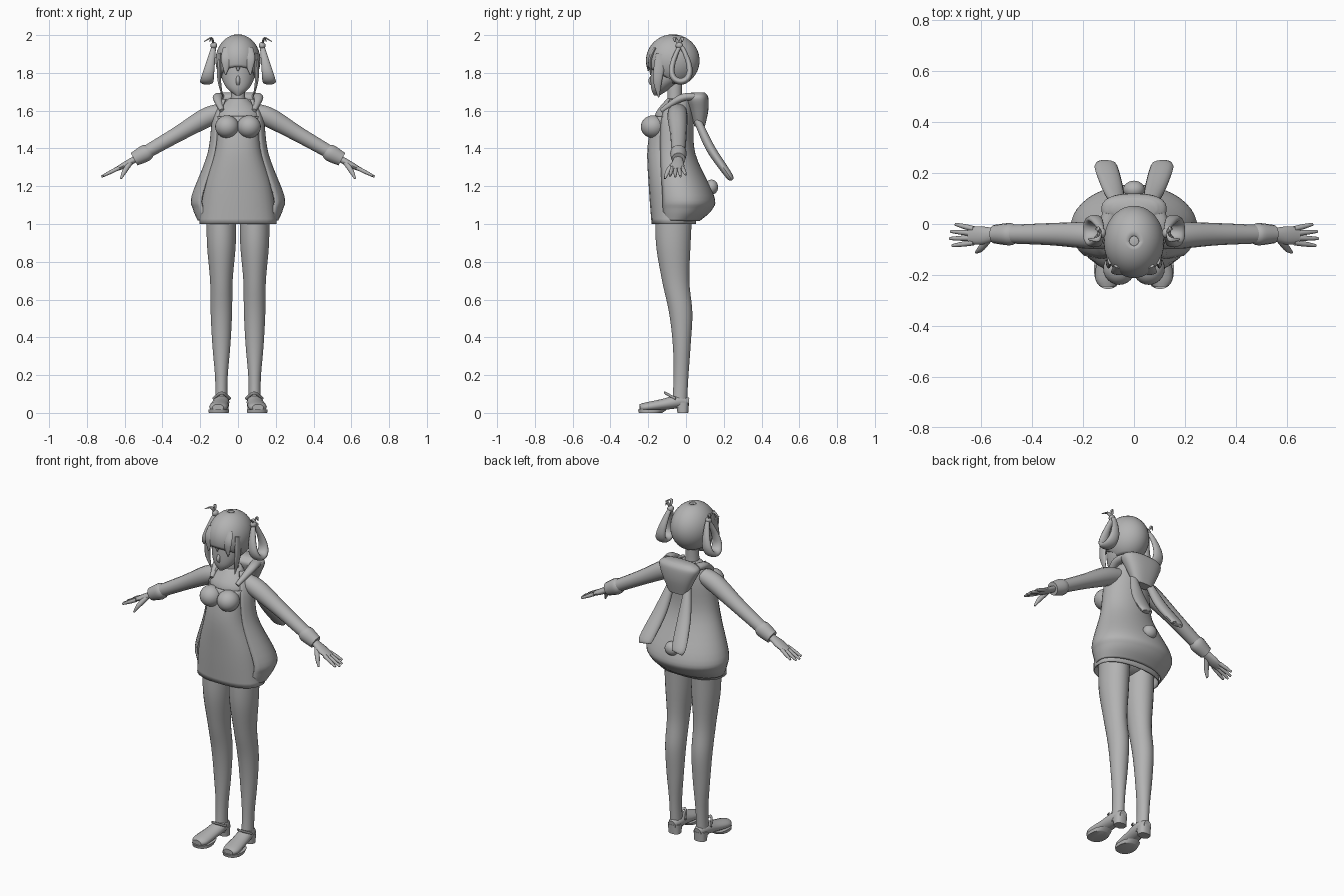
import bpy, bmesh
from math import sin, cos, pi, radians, copysign
from mathutils import Vector

if "Cube" in bpy.data.objects:
    bpy.data.objects.remove(bpy.data.objects["Cube"])

SIDEWAYS, FORWARD = Vector((1, 0, 0)), Vector((0, 1, 0))
shade = .45
grey = bpy.data.materials.new("plain grey")
grey.use_nodes = True
grey.diffuse_color = (shade, shade, shade, 1)
grey.node_tree.nodes["Principled BSDF"].inputs["Base Color"].default_value = grey.diffuse_color


def finish(name, bm, mirror=False, thickness=0):
    """Turn a bmesh into a smooth object, optionally mirrored across x."""
    bmesh.ops.recalc_face_normals(bm, faces=bm.faces)
    mesh = bpy.data.meshes.new(name)
    bm.to_mesh(mesh)
    bm.free()
    mesh.materials.append(grey)
    part = bpy.data.objects.new(name, mesh)
    bpy.context.collection.objects.link(part)
    if thickness:
        shell = part.modifiers.new("thickness", "SOLIDIFY")
        shell.thickness, shell.offset = thickness, 0
    if mirror:
        part.modifiers.new("mirror", "MIRROR").use_mirror_merge = False
    bpy.ops.object.select_all(action="DESELECT")
    bpy.context.view_layer.objects.active = part
    part.select_set(True)
    bpy.ops.object.shade_smooth_by_angle(angle=radians(50))


def skin(name, rings, closed=True, caps=True, **options):
    """Bridge neighbouring rings of points with quads."""
    bm = bmesh.new()
    rows = [[bm.verts.new(point) for point in ring] for ring in rings]
    count = len(rows[0])
    for lower, upper in zip(rows, rows[1:]):
        for i in range(count if closed else count - 1):
            j = (i + 1) % count
            bm.faces.new((lower[i], lower[j], upper[j], upper[i]))
    if caps:
        bm.faces.new(rows[0])
        bm.faces.new(rows[-1])
    finish(name, bm, **options)


def smooth(keys, steps=5):
    """Fill in a flowing curve through a few key vectors."""
    keys = [Vector(key) for key in keys]
    padded = [keys[0], *keys, keys[-1]]
    filled = []
    for before, start, end, after in zip(padded, padded[1:], padded[2:], padded[3:]):
        for step in range(steps):
            t = step / steps
            ease = t * t * (3 - 2 * t)
            leave, arrive = (end - before) / 2, (after - start) / 2
            filled.append(start.lerp(end, ease) + leave * t * (1 - t) ** 2 - arrive * t * t * (1 - t))
    return filled + [keys[-1]]


def loft(name, keys, centre=0, squareness=1, opening=None, sides=28, **options):
    """Stack level ovals: each key is height, half width, front y, back y."""
    def bend(value):
        return copysign(abs(value) ** squareness, value)
    if opening is None:
        turns = [2 * pi * (i + .5) / sides for i in range(sides)]
    else:
        sweep = pi + 2 * radians(opening)
        turns = [sweep * i / sides - radians(opening) for i in range(sides + 1)]
    rings = []
    for z, width, front, back in smooth(keys):
        middle, depth = (front + back) / 2, (back - front) / 2
        rings.append([(centre + width * bend(cos(t)), middle + depth * bend(sin(t)), z) for t in turns])
    skin(name, rings, closed=opening is None, **options)


def tube(name, keys, side=FORWARD, sides=14, **options):
    """Sweep an oval: each key is x, y, z, half size along side, half size across it."""
    stations = smooth(keys)
    points = [Vector(station[:3]) for station in stations]
    rings = []
    for i, (point, station) in enumerate(zip(points, stations)):
        along = (points[min(i + 1, len(points) - 1)] - points[max(i - 1, 0)]).normalized()
        wide = (side - along * side.dot(along)).normalized() * station[3]
        thin = along.cross(wide).normalized() * station[4]
        turns = [2 * pi * k / sides for k in range(sides)]
        rings.append([point + wide * cos(t) + thin * sin(t) for t in turns])
    skin(name, rings, **options)


def ball(name, centre, size, **options):
    bm = bmesh.new()
    bmesh.ops.create_uvsphere(bm, u_segments=24, v_segments=16, radius=1)
    bmesh.ops.scale(bm, vec=size, verts=bm.verts)
    bmesh.ops.translate(bm, vec=centre, verts=bm.verts)
    finish(name, bm, **options)


# Face, neck and choker
loft("face", [(1.68, .01, -.17, -.14), (1.72, .06, -.185, -.08), (1.79, .09, -.187, 0), (1.92, .09, -.18, .03)])
tube("nose", [(0, -.17, 1.79, .01, .01), (0, -.19, 1.76, .01, .01), (0, -.18, 1.74, .01, .01)], side=SIDEWAYS)
loft("neck", [(1.6, .05, -.11, 0), (1.65, .04, -.1, -.02), (1.76, .035, -.1, -.02)])
loft("choker", [(1.64, .042, -.105, -.01), (1.65, .041, -.104, -.012)], caps=False, thickness=.004)
ball("choker_pendant", (0, -.11, 1.63), (.01, .01, .01))

# Hair cap: deep at the back, cut away to a fringe over the face
rings = []
for row in range(1, 17):
    ring = []
    for turn in (2 * pi * i / 40 for i in range(40)):
        facing = max(0, -sin(turn))
        fall = radians(152 - 48 * facing ** .7) * row / 16
        ring.append((.115 * sin(fall) * cos(turn), .138 * sin(fall) * sin(turn) - .07, 1.865 + .135 * cos(fall)))
    rings.append(ring)
skin("hair_cap", rings, caps=False, thickness=.008)
ball("hair_crown", (0, -.07, 1.95), (.06, .07, .05))
ball("hair_back", (0, -.035, 1.855), (.105, .1, .115))
tube("side_lock", [(.095, -.13, 1.9, .03, .01), (.1, -.15, 1.77, .025, .01), (.08, -.145, 1.67, .003, .002)], mirror=True)
tube("fringe_lock", [(.05, -.165, 1.93, .03, .01), (.06, -.19, 1.87, .03, .01), (.066, -.187, 1.79, .003, .003)],
     side=SIDEWAYS, mirror=True)
tube("fringe_centre", [(0, -.175, 1.94, .03, .01), (0, -.2, 1.87, .025, .01), (0, -.2, 1.81, .004, .003)], side=SIDEWAYS)

# Looped pigtails with ribbon knots
loop = []
for turn in (2 * pi * i / 12 for i in range(13)):
    low = (1 - cos(turn)) / 2
    loop.append((.128 + .037 * low, .066 * sin(turn) * (.3 + .7 * low) - .028, 1.94 - .185 * low,
                 .012 + .024 * low, .011 + .007 * low))
tube("pigtail_loop", loop, side=SIDEWAYS, mirror=True)
ball("pigtail_knot", (.128, -.035, 1.945), (.018, .02, .018), mirror=True)
for name, y, reach in (("front", -.06, .05), ("back", -.02, .02)):
    tube(name + "_ribbon_end", [(.13, -.035, 1.95, .006, .005), (.14, y, 1.985, .01, .005),
                                (.13 + reach, y, 1.965, .003, .002)], mirror=True)

# Chest and dress
loft("chest", [(1.52, .11, -.17, 0), (1.59, .115, -.16, .01), (1.665, .05, -.1, 0)])
loft("dress", [(1, .203, -.18, .05), (1.2, .178, -.195, .05), (1.4, .118, -.202, 0), (1.57, .113, -.172, 0)],
     squareness=.85, caps=False, thickness=.006)
ball("bust", (.058, -.175, 1.515), (.063, .064, .06), mirror=True)

# Jacket: open at the front, flaring over the hips, with a tucked hem
loft("jacket", [(1.02, .208, -.16, .07), (1.08, .234, -.18, .135), (1.15, .24, -.185, .143), (1.37, .157, -.175, .045),
                (1.56, .13, -.165, .035), (1.66, .085, -.11, .03)], opening=38, caps=False, thickness=.01)
ball("tail", (0, .135, 1.195), (.042, .035, .04))

# Hood with two hanging ears
loft("hood", [(1.515, .06, .045, .1), (1.6, .1, .02, .118), (1.67, .128, 0, .118), (1.697, .09, .03, .1)], squareness=.8)
tube("hood_rim", [(.085, -.13, 1.6, .012, .012), (.108, -.03, 1.665, .025, .02), (.095, .04, 1.675, .03, .02)],
     side=SIDEWAYS, mirror=True)
tube("hanging_ear", [(.055, .06, 1.55, .02, .02), (.08, .13, 1.4, .04, .025), (.11, .225, 1.26, .045, .02),
                     (.112, .24, 1.235, .025, .01)], side=SIDEWAYS, mirror=True)

# Sleeves with gathered cuffs
tube("sleeve", [(.085, -.045, 1.595, .05, .045), (.17, -.045, 1.562, .053, .053), (.32, -.04, 1.475, .044, .042),
                (.475, -.04, 1.386, .037, .036)], mirror=True)
tube("cuff", [(.465, -.04, 1.39, .036, .034), (.49, -.04, 1.375, .044, .046), (.55, -.04, 1.343, .036, .038)], mirror=True)

# Hands: palm, four fanned fingers and a thumb
tube("palm", [(.53, -.04, 1.352, .02, .018), (.6, -.045, 1.312, .036, .017), (.65, -.045, 1.288, .03, .01)], mirror=True)
for k, finger in enumerate(("index", "middle", "ring", "little")):
    y = .018 * k - .073
    tip = .028 * k - .085
    reach = .094 - .007 * (k - 1.2) ** 2
    tube(finger + "_finger", [(.63, y, 1.297, .011, .011), (.63 + reach / 2, (y + tip) / 2, 1.297 - reach / 4, .01, .01),
                              (.63 + reach, tip, 1.297 - reach / 2, .006, .006)], mirror=True)
tube("thumb", [(.57, -.058, 1.325, .014, .014), (.6, -.095, 1.28, .013, .013), (.62, -.112, 1.24, .005, .005)], mirror=True)

# Hips and legs
ball("hips", (0, -.06, 1.08), (.165, .1, .08))
loft("leg", [(.03, .033, -.075, .005), (.18, .033, -.066, .012), (.36, .048, -.07, .025), (.53, .057, -.09, .034),
             (.7, .06, -.127, .018), (.9, .077, -.16, .025), (1.1, .078, -.16, .035)], centre=.088, mirror=True)

# Shoes: arched upper, block heel, flat sole and ankle strap
tube("shoe_upper", [(.086, .014, .055, .024, .025), (.087, -.04, .06, .041, .036), (.095, -.12, .045, .046, .03),
                    (.104, -.21, .031, .049, .025), (.106, -.245, .028, .03, .018)], side=SIDEWAYS, mirror=True)
loft("shoe_heel", [(0, .036, -.045, .012), (.055, .038, -.055, .016)], centre=.086, squareness=.8, mirror=True)
loft("shoe_sole", [(0, .053, -.25, -.125), (.018, .055, -.255, -.1)], centre=.102, squareness=.85, mirror=True)
tube("shoe_strap", [(.042, -.055, .075, .008, .005), (.086, -.112, .106, .008, .005), (.13, -.055, .075, .008, .005)],
     side=Vector((0, -.5, 1)), mirror=True)
